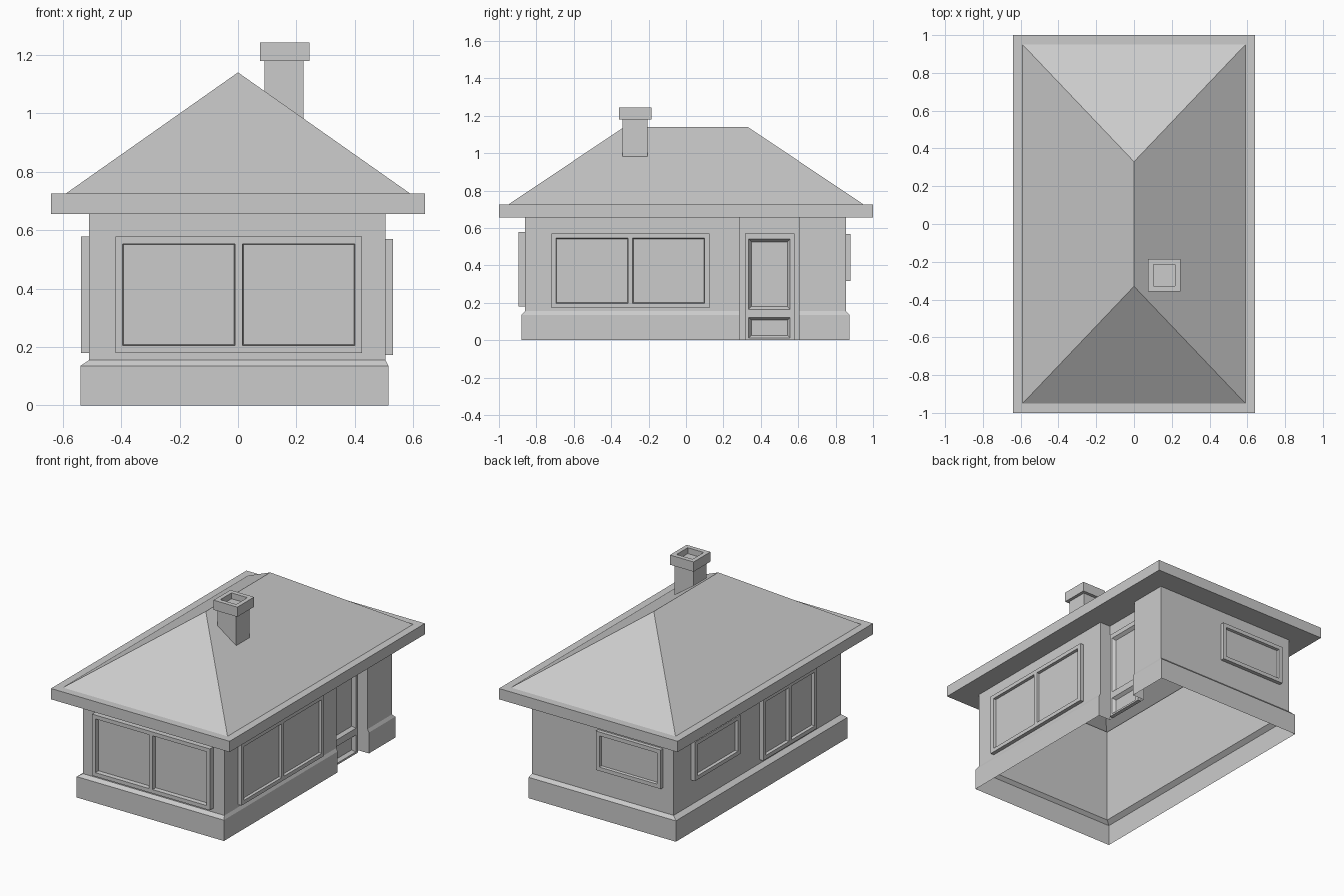
import bpy, bmesh

if "Cube" in bpy.data.objects:
    bpy.data.objects.remove(bpy.data.objects["Cube"])

grey = bpy.data.materials.new("plain_grey")
grey.diffuse_color = (0.6, 0.6, 0.6, 1)
grey.use_nodes = True
grey.node_tree.nodes["Principled BSDF"].inputs["Base Color"].default_value = grey.diffuse_color


def build(name, quads):
    """Make an object from a list of faces, each a list of points."""
    bm = bmesh.new()
    for pts in quads:
        bm.faces.new([bm.verts.new(p) for p in pts])
    bmesh.ops.remove_doubles(bm, verts=bm.verts, dist=0.0005)
    bmesh.ops.recalc_face_normals(bm, faces=bm.faces)
    me = bpy.data.meshes.new(name)
    bm.to_mesh(me)
    bm.free()
    me.materials.append(grey)
    ob = bpy.data.objects.new(name, me)
    bpy.context.collection.objects.link(ob)
    return ob


def bridge(a, b):
    """Quads joining two rings of equal length."""
    n = len(a)
    return [[a[i], a[(i + 1) % n], b[(i + 1) % n], b[i]] for i in range(n)]


def rect(x0, x1, y0, y1, z):
    return [(x0, y0, z), (x1, y0, z), (x1, y1, z), (x0, y1, z)]


# Walls: notched footprint with a stepped plinth, open underneath
RECESS, DOOR0, DOOR1 = 0.43, 0.285, 0.605


def footprint(x0, x1, y0, y1, z):
    return [(x0, y0, z), (x1, y0, z), (x1, DOOR0, z), (RECESS, DOOR0, z),
            (RECESS, DOOR1, z), (x1, DOOR1, z), (x1, y1, z), (x0, y1, z)]


PLINTH = (-0.54, 0.515, -0.88, 0.875)
WALL = (-0.51, 0.505, -0.86, 0.855)
rings = [footprint(*PLINTH, 0), footprint(*PLINTH, 0.135),
         footprint(*WALL, 0.155), footprint(*WALL, 0.655), footprint(*WALL, 0.77)]
build("walls", [f for a, b in zip(rings, rings[1:]) for f in bridge(a, b)])

# Hipped roof with flat eaves and soffit
low = rect(-0.64, 0.64, -1, 1, 0.655)
high = rect(-0.64, 0.64, -1, 1, 0.725)
base = rect(-0.59, 0.59, -0.95, 0.95, 0.725)
r0, r1 = (0, -0.33, 1.14), (0, 0.33, 1.14)
w = footprint(*WALL, 0.655)
build("roof", bridge(low, high) + bridge(high, base) + [
    [base[0], base[1], r0], [base[1], base[2], r1, r0],
    [base[2], base[3], r1], [base[3], base[0], r0, r1],
    [low[0], low[1], w[1], w[0]], [low[2], low[3], w[7], w[6]],
    [low[3], low[0], w[0], w[7]], [low[1], low[2]] + w[6:0:-1]])

# Chimney shaft, cut along the roof slope
foot = [(x, y, 1.14 - 0.703 * x - 0.01) for x, y, _ in rect(0.09, 0.225, -0.34, -0.205, 0)]
build("chimney_shaft", bridge(foot, rect(0.09, 0.225, -0.34, -0.205, 1.18)))

# Chimney cap with a sunken flue
bottom = rect(0.075, 0.245, -0.357, -0.185, 1.18)
top = rect(0.075, 0.245, -0.357, -0.185, 1.243)
rim = rect(0.103, 0.217, -0.328, -0.214, 1.243)
flue = rect(0.103, 0.217, -0.328, -0.214, 1.205)
build("chimney_cap", [bottom, flue] + bridge(bottom, top) + bridge(top, rim) + bridge(rim, flue))

SIDES = {"front": lambda u, z, d: (u, -d, z), "back": lambda u, z, d: (u, d, z),
         "right": lambda u, z, d: (d, u, z), "left": lambda u, z, d: (-d, u, z)}


def framed(name, side, wall, out, pane, outer, holes, slope):
    """Raised frame with sunken panes; rectangles are (u0, u1, z0, z1)."""
    at = SIDES[side]

    def ring(r, d, s=0):
        u0, u1, z0, z1 = r
        return [at(u0 + s, z0 + s, d), at(u1 - s, z0 + s, d),
                at(u1 - s, z1 - s, d), at(u0 + s, z1 - s, d)]

    us = sorted({v for r in [outer] + holes for v in r[:2]})
    zs = sorted({v for r in [outer] + holes for v in r[2:]})
    faces = []
    for u0, u1 in zip(us, us[1:]):
        for z0, z1 in zip(zs, zs[1:]):
            mu, mz = (u0 + u1) / 2, (z0 + z1) / 2
            if not any(h[0] < mu < h[1] and h[2] < mz < h[3] for h in holes):
                faces.append(ring((u0, u1, z0, z1), out))
            # outer edges of the frame, split to match the front grid
            for ends, edge in (((u0, z0, u1, z0), z0 == outer[2]), ((u0, z1, u1, z1), z1 == outer[3]),
                               ((u0, z0, u0, z1), u0 == outer[0]), ((u1, z0, u1, z1), u1 == outer[1])):
                if edge:
                    a, b, c, d = ends
                    faces.append([at(a, b, wall), at(c, d, wall), at(c, d, out), at(a, b, out)])
    for h in holes:
        faces += bridge(ring(h, out), ring(h, pane, slope)) + [ring(h, pane, slope)]
    build(name, faces)


def window(name, side, wall, out, outer, panes):
    u0, u1, z0, z1 = outer
    b = 0.025
    width = (u1 - u0 - b * (panes + 1)) / panes
    holes = [(u0 + b + i * (width + b), u0 + b + i * (width + b) + width, z0 + b, z1 - b)
             for i in range(panes)]
    framed(name, side, wall, out, wall + 0.008, outer, holes, 0.003)


# Windows
window("front_window", "front", 0.86, 0.895, (-0.42, 0.425, 0.18, 0.578), 2)
window("right_window", "right", 0.505, 0.53, (-0.72, 0.125, 0.172, 0.57), 2)
window("back_window", "back", 0.855, 0.88, (-0.435, 0.03, 0.315, 0.567), 1)
window("left_small_window", "left", 0.51, 0.537, (0.21, 0.675, 0.315, 0.567), 1)
window("left_large_window", "left", 0.51, 0.537, (-0.575, -0.025, 0.18, 0.578), 2)

# Recessed door with a tall upper and a low bottom panel
framed("door", "right", RECESS, 0.455, 0.435, (0.315, 0.58, 0, 0.57),
       [(0.335, 0.557, 0.165, 0.54), (0.335, 0.557, 0.012, 0.122)], 0.014)
